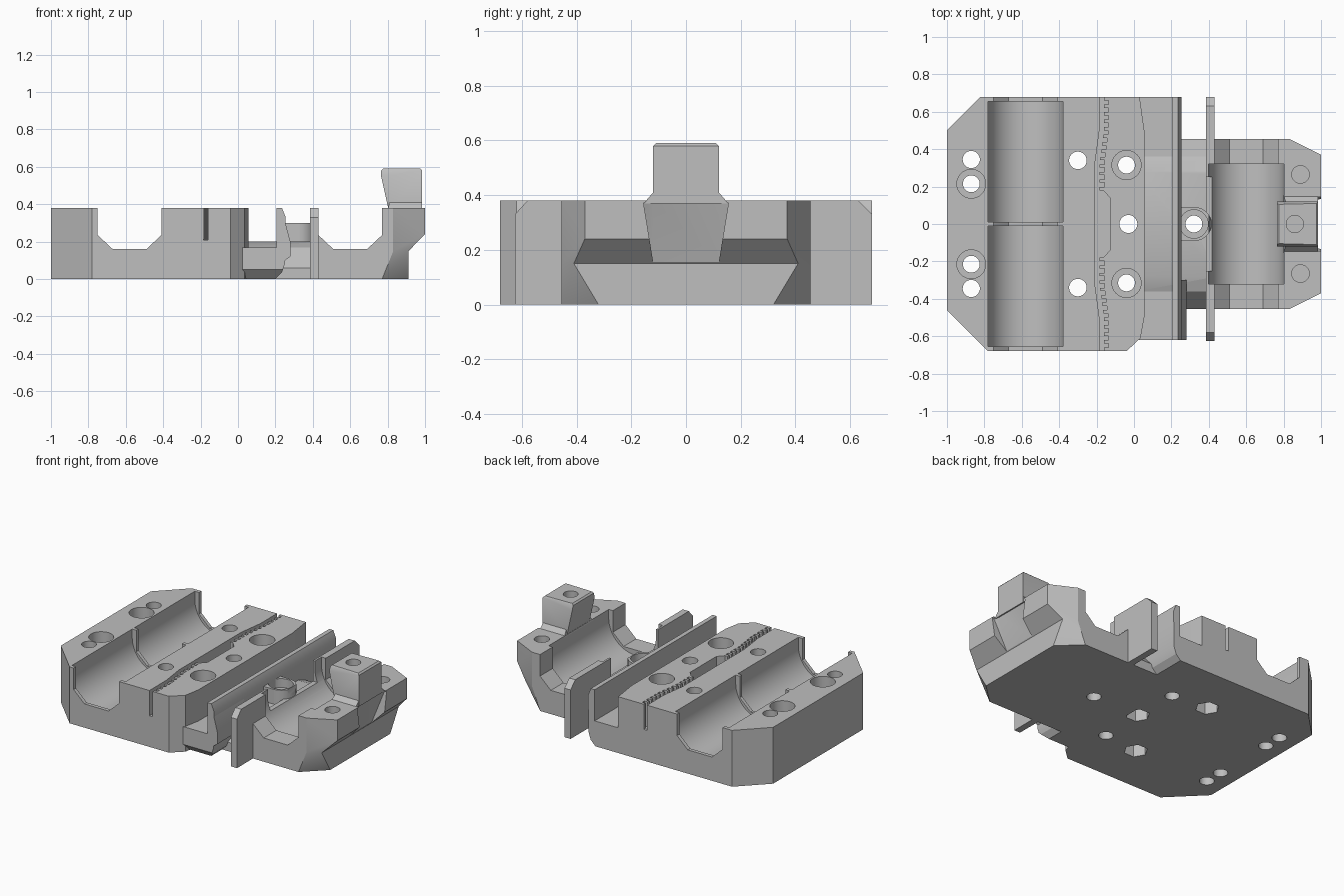
import bpy, bmesh, math
from mathutils import Vector

cube = bpy.data.objects.get("Cube")
if cube:
    bpy.data.objects.remove(cube, do_unlink=True)

grey = bpy.data.materials.new("plain grey")
grey.use_nodes = True
grey.diffuse_color = (0.52, 0.52, 0.52, 1)
grey.node_tree.nodes["Principled BSDF"].inputs["Base Color"].default_value = grey.diffuse_color


def finish(name, bm):
    bmesh.ops.recalc_face_normals(bm, faces=bm.faces)
    mesh = bpy.data.meshes.new(name)
    bm.to_mesh(mesh)
    bm.free()
    mesh.materials.append(grey)
    obj = bpy.data.objects.new(name, mesh)
    bpy.context.collection.objects.link(obj)
    return obj


def prism(name, outline, lo, hi, axis="z"):
    """Extrude an outline: (x, y) along z, or (x, z) along y, or (y, z) along x."""
    place = {"z": lambda a, b: (a, b, lo), "y": lambda a, b: (a, lo, b), "x": lambda a, b: (lo, a, b)}[axis]
    bm = bmesh.new()
    face = bm.faces.new([bm.verts.new(place(a, b)) for a, b in outline])
    new = bmesh.ops.extrude_face_region(bm, geom=[face])["geom"]
    step = Vector([(hi - lo) if k == axis else 0 for k in "xyz"])
    bmesh.ops.translate(bm, vec=step, verts=[v for v in new if isinstance(v, bmesh.types.BMVert)])
    return finish(name, bm)


def box(name, x, y, z):
    return prism(name, [(x[0], y[0]), (x[1], y[0]), (x[1], y[1]), (x[0], y[1])], z[0], z[1])


def hull(name, points):
    bm = bmesh.new()
    for p in points:
        bm.verts.new(p)
    bmesh.ops.convex_hull(bm, input=bm.verts)
    bmesh.ops.dissolve_limit(bm, angle_limit=0.01, verts=bm.verts, edges=bm.edges)
    return finish(name, bm)


def disc(name, x, y, r, lo, hi, sides=32):
    ring = [math.tau * i / sides for i in range(sides)]
    return prism(name, [(x + r * math.cos(t), y + r * math.sin(t)) for t in ring], lo, hi)


def boolean(target, tool, operation="DIFFERENCE"):
    """Apply one boolean and discard its tool."""
    mod = target.modifiers.new("boolean", "BOOLEAN")
    mod.object, mod.operation, mod.solver = tool, operation, "EXACT"
    tool.hide_render = True
    graph = bpy.context.evaluated_depsgraph_get()
    mesh = bpy.data.meshes.new_from_object(target.evaluated_get(graph))
    target.modifiers.clear()
    target.data = mesh
    bpy.data.objects.remove(tool, do_unlink=True)


def hole(target, x, y, r, lo=-0.1, hi=0.7, sides=32):
    boolean(target, disc("hole_cutter", x, y, r, lo, hi, sides))


def notch(target, x, y0, y1):
    """Angular trough that stays visible at the ribs."""
    half = [(0.17, 0.5), (0.17, 0.235), (0.09, 0.16)]
    outline = [(x + a, z) for a, z in half] + [(x - a, z) for a, z in reversed(half)]
    boolean(target, prism("notch_cutter", outline, y0, y1, "y"))


def pocket(target, x, y0, y1, n=28):
    """Round bearing seat with straight sides above its centre."""
    r, zc = 0.201, 0.325
    arc = [(x + r * math.cos(math.pi * (1 + i / n)), zc + r * math.sin(math.pi * (1 + i / n)))
           for i in range(n + 1)]
    boolean(target, prism("pocket_cutter", arc + [(x + r, 0.5), (x - r, 0.5)], y0, y1, "y"))


# Main block with its chamfered plan
block = prism("main_block", [(-1, -0.46), (-0.78, -0.68), (-0.04, -0.68), (0.035, -0.61), (0.055, -0.5),
                             (0.055, 0.5), (0.03, 0.68), (-0.82, 0.68), (-1, 0.5)], 0, 0.38)
notch(block, -0.58, -0.8, 0.8)
pocket(block, -0.58, -0.655, -0.012)
pocket(block, -0.58, 0.012, 0.655)

# Belt slot, its wide centre and the teeth
left = [(-0.185, -0.8), (-0.185, -0.5), (-0.208, -0.33), (-0.208, 0.33), (-0.185, 0.5), (-0.185, 0.8)]
boolean(block, prism("belt_slot_cutter", left + [(x + 0.024, y) for x, y in reversed(left)], 0.21, 0.5))
boolean(block, prism("belt_end_cutter", [(-0.2, -0.18), (-0.165, -0.18), (-0.128, -0.14),
                                         (-0.128, 0.14), (-0.165, 0.18), (-0.2, 0.18)], 0.212, 0.5))
for side in (-1, 1):
    for i in range(12):
        y = side * (0.21 + 0.04 * i)
        shift = 0.022 * min(1, max(0, (0.5 - abs(y)) / 0.17))
        boolean(block, box("tooth_cutter", (-0.175 - shift, -0.137 - shift), (y - 0.011, y + 0.011), (0.211, 0.5)))

# Screw holes, counterbores and nut traps
for side in (-1, 1):
    hole(block, -0.87, side * 0.345, 0.046)
    hole(block, -0.87, side * 0.215, 0.045)
    hole(block, -0.87, side * 0.215, 0.077, 0.3)
    hole(block, -0.3, side * 0.34, 0.047)
    hole(block, -0.3, side * 0.34, 0.075, -0.1, 0.1, 6)
    hole(block, -0.04, side * 0.315, 0.045)
    hole(block, -0.04, side * 0.315, 0.078, 0.27)
hole(block, -0.03, 0, 0.048)
hole(block, -0.03, 0, 0.075, -0.1, 0.1, 6)

# Cable tray beside the block, undercut at its front end
tray = prism("cable_tray", [(0.02, 0), (0.2, 0), (0.235, 0.035), (0.25, 0.08), (0.255, 0.33), (0.235, 0.38),
                            (0.205, 0.38), (0.205, 0.17), (0.02, 0.17)], -0.62, 0.68, "y")
boolean(tray, prism("undercut_cutter", [(-0.65, -0.02), (-0.65, 0.08), (-0.55, -0.02)], -0.1, 0.4, "x"))
tray_lip = hull("tray_lip", [(x, y, z) for y in (-0.62, -0.3)
                             for x, z in ((0.21, 0.07), (0.28, 0.12), (0.28, 0.2), (0.24, 0.35))])

# Arched bridge and round screw boss
bridge = prism("arched_bridge", [(-0.455, 0), (-0.455, 0.06), (-0.36, 0.17), (-0.28, 0.2), (0.28, 0.2),
                                 (0.36, 0.17), (0.455, 0.06), (0.455, 0)], 0.02, 0.45, "x")
boss = box("screw_boss", (0.24, 0.33), (-0.09, 0.09), (0.02, 0.3))
boolean(boss, disc("boss_round", 0.325, 0, 0.09, 0.02, 0.3), "UNION")
hole(bridge, 0.32, 0, 0.045)
hole(boss, 0.32, 0, 0.045)
hole(boss, 0.32, 0, 0.076, 0.24)
pocket(bridge, 0.6, -0.32, 0.32)
pocket(boss, 0.6, -0.32, 0.32)

# Upright fin with clipped upper corners, lowered between its two ends
fin = prism("upright_fin", [(-0.625, 0), (0.68, 0), (0.68, 0.33),
                            (0.63, 0.38), (-0.58, 0.38), (-0.625, 0.33)], 0.385, 0.43, "x")
boolean(fin, box("fin_gap_cutter", (0.3, 0.5), (-0.25, 0.25), (0.24, 0.5)))
pocket(fin, 0.6, -0.32, 0.32)

# Bearing holder: tapered foot below an overhanging body
foot = [(0.4, 0.455, 0), (0.77, 0.455, 0), (0.912, 0.32, 0),
        (0.4, 0.455, 0.15), (0.83, 0.455, 0.15), (0.912, 0.41, 0.15)]
body = [(0.42, 0.455, 0.15), (0.83, 0.455, 0.15), (0.912, 0.41, 0.15),
        (1, 0.37, 0.24), (0.42, 0.455, 0.38), (0.83, 0.455, 0.38), (1, 0.37, 0.38)]


def mirrored(points):
    return points + [(x, -y, z) for x, y, z in points]


holder = hull("bearing_holder", mirrored(foot))
boolean(holder, hull("holder_body", mirrored(body)), "UNION")
notch(holder, 0.6, -0.6, 0.6)
pocket(holder, 0.6, -0.32, 0.32)
boolean(holder, hull("scoop_cutter", mirrored([(0.914, 0.12, 0.155), (1.05, 0.12, 0.155),
                                               (0.985, 0.155, 0.37), (1.05, 0.155, 0.37),
                                               (0.985, 0.12, 0.4), (1.05, 0.12, 0.4)])))
for side in (-1, 1):
    hole(holder, 0.89, side * 0.265, 0.047, 0.2)

# Tower flaring towards its top
tower = hull("sensor_tower", mirrored([(0.805, 0.12, 0.37), (0.985, 0.12, 0.37), (0.79, 0.12, 0.47),
                                       (0.765, 0.12, 0.55), (0.765, 0.11, 0.58), (0.775, 0.105, 0.59),
                                       (0.975, 0.11, 0.59), (0.985, 0.12, 0.58)]))
tower_root = hull("tower_root", mirrored([(0.8, 0.155, 0.37), (0.984, 0.155, 0.37),
                                          (0.81, 0.12, 0.41), (0.984, 0.12, 0.41)]))
for part in (tower, tower_root, holder):
    hole(part, 0.86, 0, 0.046, 0.2)

# Smooth the round seats and holes, keep hard edges
bpy.ops.object.select_all(action="DESELECT")
for part in (block, tray, tray_lip, bridge, boss, fin, holder, tower, tower_root):
    part.select_set(True)
    bpy.context.view_layer.objects.active = part
bpy.ops.object.shade_smooth_by_angle(angle=math.radians(25))
